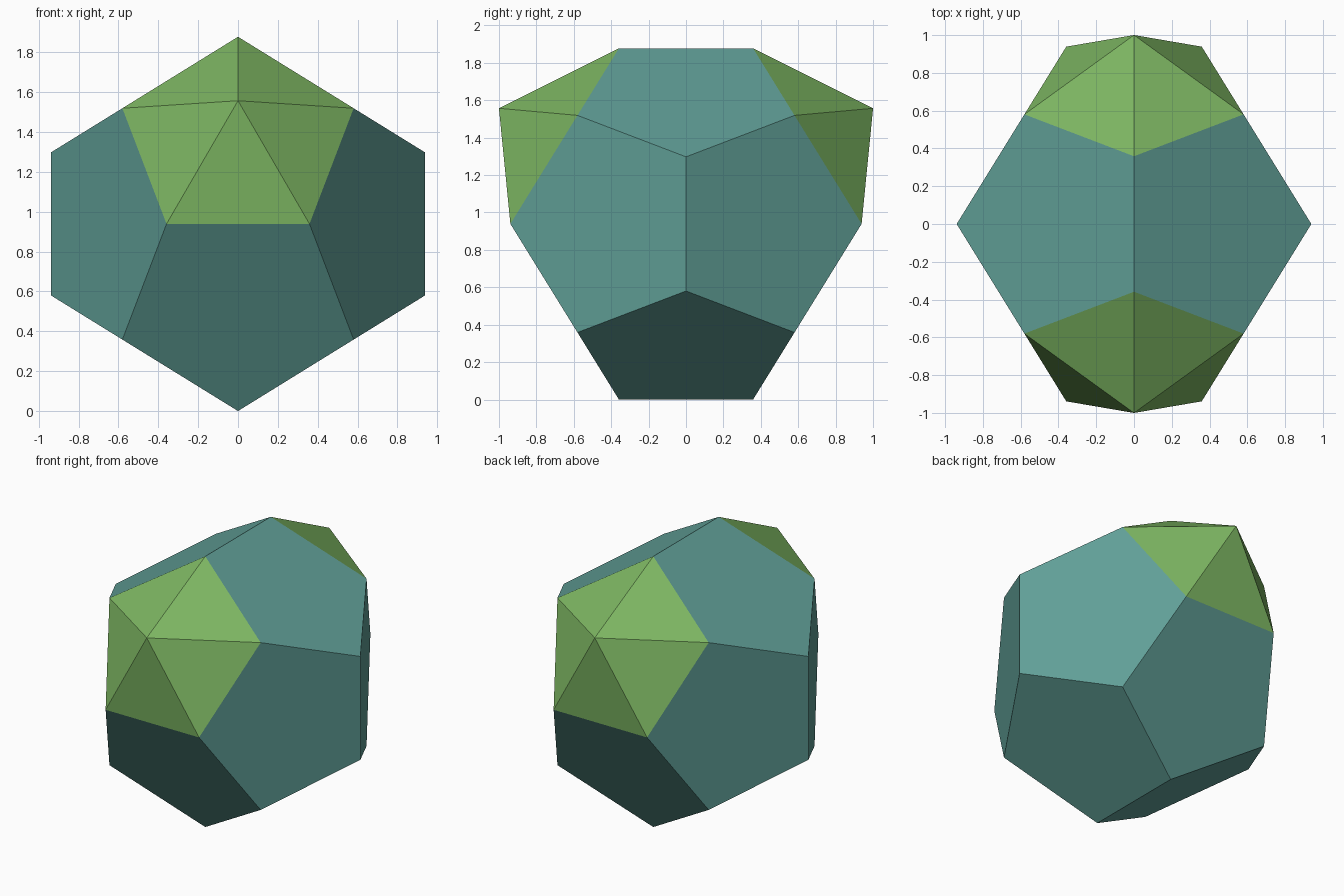
import bpy, bmesh, math
from mathutils import Vector

if "Cube" in bpy.data.objects:
    bpy.data.objects.remove(bpy.data.objects["Cube"])

PHI = (1 + math.sqrt(5)) / 2
A = 0.5803                       # half side of the inscribed cube
EDGE = 2 * A / PHI
CAP_HEIGHT = 0.52573 * EDGE      # pyramid with equilateral sides


def srgb(r, g, b):
    def lin(c):
        c /= 255
        return c / 12.92 if c <= 0.04045 else ((c + 0.055) / 1.055) ** 2.4
    return (lin(r), lin(g), lin(b), 1)


def material(name, color):
    m = bpy.data.materials.new(name)
    m.diffuse_color = color
    m.use_nodes = True
    m.node_tree.nodes["Principled BSDF"].inputs["Base Color"].default_value = m.diffuse_color
    return m


# Corners of a regular dodecahedron: a cube plus three rectangles
signs = (-1, 1)
corners = [Vector((x, y, z)) * A for x in signs for y in signs for z in signs]
for s in signs:
    for t in signs:
        u, v = s * A / PHI, t * A * PHI
        corners += [Vector((0, u, v)), Vector((u, v, 0)), Vector((v, 0, u))]

# Hull, with coplanar triangles merged into pentagons
bm = bmesh.new()
for c in corners:
    bm.verts.new(c)
bmesh.ops.convex_hull(bm, input=bm.verts[:])
bmesh.ops.dissolve_limit(bm, angle_limit=math.radians(2),
                         verts=bm.verts[:], edges=bm.edges[:])
bmesh.ops.recalc_face_normals(bm, faces=bm.faces[:])

# Raise pyramids on the upper front and upper back pentagons
bm.normal_update()
raised = [f for f in bm.faces if abs(f.normal.y) > 0.8 and f.normal.z > 0.4]
for face in raised:
    apex = face.calc_center_median() + face.normal * CAP_HEIGHT
    poked = bmesh.ops.poke(bm, faces=[face])
    poked["verts"][0].co = apex
    for f in poked["faces"]:
        f.material_index = 1

# Stand the solid on its lowest edge
bmesh.ops.translate(bm, verts=bm.verts[:], vec=(0, 0, A * PHI))
bm.normal_update()

mesh = bpy.data.meshes.new("capped_dodecahedron")
bm.to_mesh(mesh)
bm.free()
mesh.materials.append(material("teal", srgb(97, 160, 152)))
mesh.materials.append(material("leaf_green", srgb(125, 182, 98)))
obj = bpy.data.objects.new("capped_dodecahedron", mesh)
bpy.context.collection.objects.link(obj)
